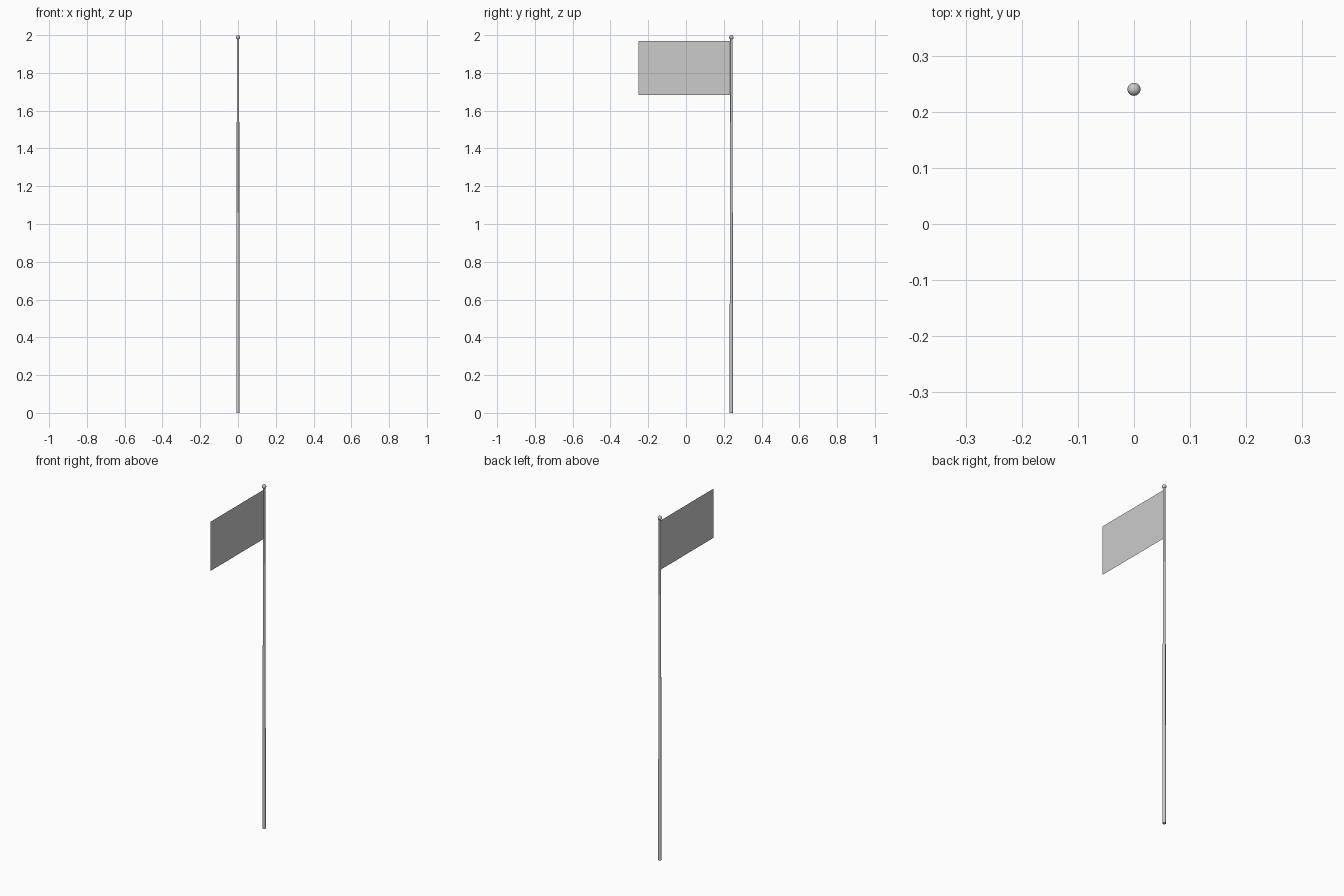
import bpy
import math

if "Cube" in bpy.data.objects:
    bpy.data.objects.remove(bpy.data.objects["Cube"])

POLE_Y = 0.24
BALL_R = 0.0116


def smooth(obj):
    bpy.ops.object.select_all(action='DESELECT')
    obj.select_set(True)
    bpy.context.view_layer.objects.active = obj
    bpy.ops.object.shade_smooth_by_angle(angle=math.radians(40))


# Pole: telescoping sections, thinner towards the top
sections = [(0.0, 0.58, 0.0092), (0.58, 1.06, 0.0081),
            (1.06, 1.54, 0.007), (1.54, 1.982, 0.006)]
for i, (z0, z1, r) in enumerate(sections, 1):
    bpy.ops.mesh.primitive_cylinder_add(vertices=24, radius=r, depth=z1 - z0,
                                        location=(0, POLE_Y, (z0 + z1) / 2))
    pole = bpy.context.object
    pole.name = f"pole_section_{i}"
    smooth(pole)

# Ball finial on top
bpy.ops.mesh.primitive_uv_sphere_add(segments=24, ring_count=12, radius=BALL_R,
                                     location=(0, POLE_Y, 2 - BALL_R))
ball = bpy.context.object
ball.name = "ball_finial"
smooth(ball)

# Flag: a single flat sheet in the plane x = 0
y0, y1, z0, z1 = -0.2516, 0.235, 1.684, 1.97
mesh = bpy.data.meshes.new("flag")
mesh.from_pydata([(0, y0, z0), (0, y1, z0), (0, y1, z1), (0, y0, z1)],
                 [], [(0, 1, 2, 3)])
flag = bpy.data.objects.new("flag", mesh)
bpy.context.collection.objects.link(flag)
